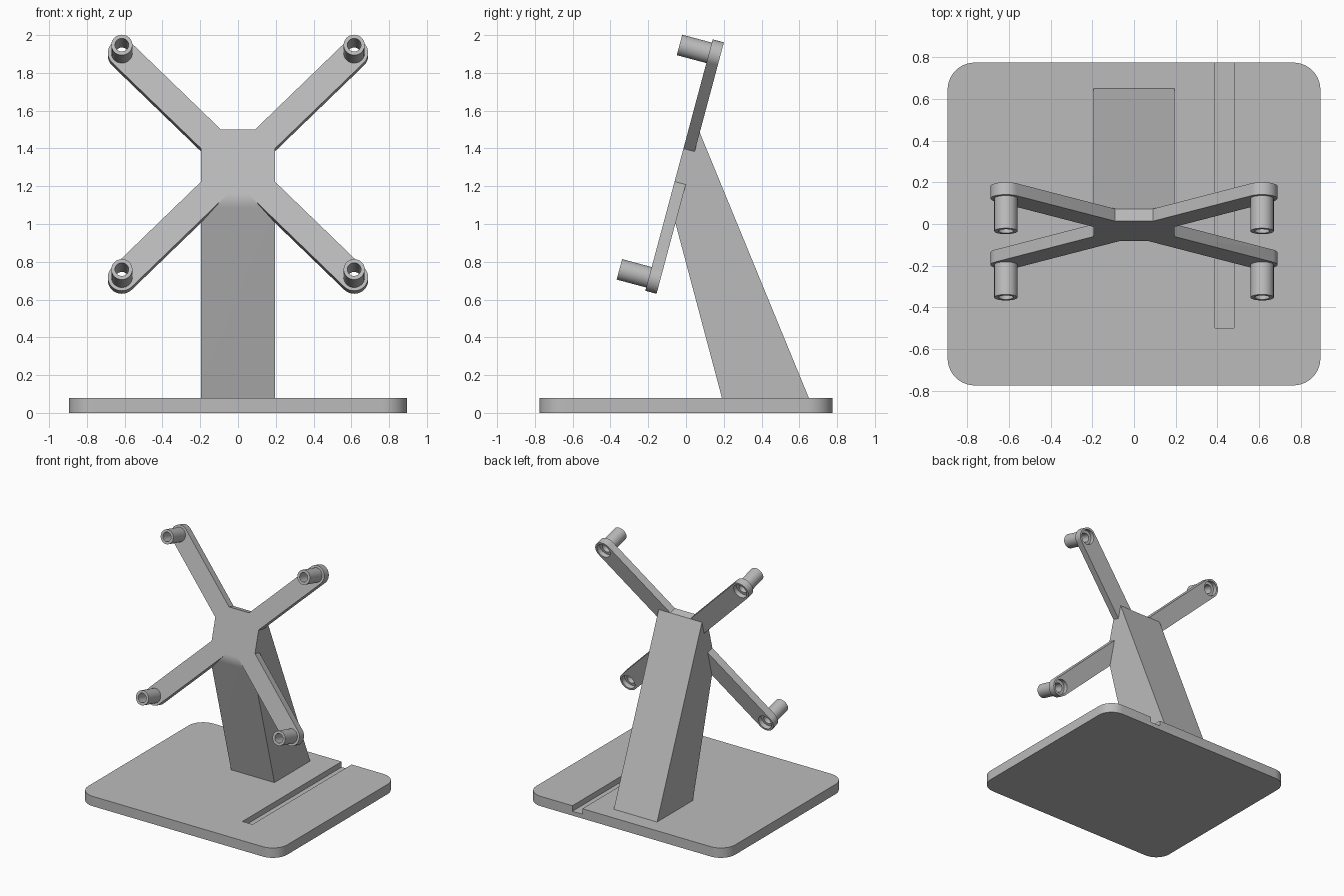
import bpy, bmesh
from math import pi, sin, cos, sqrt, radians
from mathutils import Matrix, Vector

if "Cube" in bpy.data.objects:
    bpy.data.objects.remove(bpy.data.objects["Cube"], do_unlink=True)

grey = bpy.data.materials.new("plain grey")
grey.use_nodes = True
COLOUR = (0.5, 0.5, 0.5, 1)
grey.diffuse_color = COLOUR
grey.node_tree.nodes["Principled BSDF"].inputs["Base Color"].default_value = COLOUR


def arc(cx, cy, r, start, end, steps):
    return [(cx + r * cos(start + (end - start) * i / steps),
             cy + r * sin(start + (end - start) * i / steps)) for i in range(steps + 1)]


def prism(name, outline, low, high, matrix=Matrix()):
    """Extrude a 2D outline from low to high along its own z axis."""
    bm = bmesh.new()
    face = bm.faces.new([bm.verts.new((x, y, low)) for x, y in outline])
    new = bmesh.ops.extrude_face_region(bm, geom=[face])["geom"]
    bmesh.ops.translate(bm, vec=(0, 0, high - low),
                        verts=[v for v in new if isinstance(v, bmesh.types.BMVert)])
    bmesh.ops.recalc_face_normals(bm, faces=bm.faces)
    bm.transform(matrix)
    mesh = bpy.data.meshes.new(name)
    bm.to_mesh(mesh)
    bm.free()
    mesh.materials.append(grey)
    obj = bpy.data.objects.new(name, mesh)
    bpy.context.collection.objects.link(obj)
    return obj


def apply_boolean(target, tool, operation):
    mod = target.modifiers.new("cut", 'BOOLEAN')
    mod.operation, mod.solver, mod.object = operation, 'EXACT', tool
    bpy.context.view_layer.objects.active = target
    bpy.ops.object.modifier_apply(modifier=mod.name)
    bpy.data.objects.remove(tool, do_unlink=True)


def smooth(obj, angle):
    bpy.ops.object.select_all(action='DESELECT')
    obj.select_set(True)
    bpy.context.view_layer.objects.active = obj
    bpy.ops.object.shade_smooth_by_angle(angle=radians(angle))


# Base plate with rounded corners and a slot open at the back
BX, BY, BR, BASE = 0.895, 0.775, 0.13, 0.08
corners = [(1, 1), (-1, 1), (-1, -1), (1, -1)]
outline = []
for i, (sx, sy) in enumerate(corners):
    outline += arc(sx * (BX - BR), sy * (BY - BR), BR, i * pi / 2, (i + 1) * pi / 2, 10)
base = prism("base_plate", outline, 0, BASE)
slot = prism("slot_cutter", [(0.39, -0.5), (0.48, -0.5), (0.48, 0.9), (0.39, 0.9)], 0.035, 0.2)
apply_boolean(base, slot, 'DIFFERENCE')
smooth(base, 30)

# Frame of the tilted mount: x across, y up the plate, z out of its front
TILT = Matrix.Translation((0, -0.037, 1.312)) @ Matrix.Rotation(radians(75), 4, 'X')
HUB, THICK, ARM_R, HOLE = 0.195, 0.0615, 0.074, 0.615

# Support column: side profile swept across x, with a softened front bend
def on_mount(u, n):
    p = TILT @ Vector((0, u, n))
    return Vector((p.y, p.z))

bend, foot = on_mount(-HUB, 0), Vector((0.19, BASE))
start = bend + (foot - bend).normalized() * 0.04
end = on_mount(-HUB + 0.04, 0)
curve = []
for i in range(7):
    t = i / 6
    curve.append((1 - t) ** 2 * start + 2 * t * (1 - t) * bend + t * t * end)
profile = [foot, *curve, on_mount(HUB, 0), on_mount(HUB, -THICK), Vector((0.65, BASE))]
sideways = Matrix(((0, 0, 1, 0), (1, 0, 0, 0), (0, 1, 0, 0), (0, 0, 0, 1)))
stand = prism("column_and_mount", profile, -HUB, HUB, sideways)

# Crossed arms with round ends
reach = HOLE * sqrt(2)
capsule = arc(reach, 0, ARM_R, -pi / 2, pi / 2, 16) + arc(-reach, 0, ARM_R, pi / 2, 3 * pi / 2, 16)
for turn in (45, -45):
    arm = prism("arm", capsule, -THICK, 0, TILT @ Matrix.Rotation(radians(turn), 4, 'Z'))
    apply_boolean(stand, arm, 'UNION')

# Standoff tubes with a through hole and a counterbore at the back
def disc(x, y, r):
    return arc(x, y, r, 0, 2 * pi * 31 / 32, 31)

for sx, sy in corners:
    x, y = sx * HOLE, sy * HOLE
    apply_boolean(stand, prism("standoff", disc(x, y, 0.056), -0.01, 0.162, TILT), 'UNION')
    apply_boolean(stand, prism("bore", disc(x, y, 0.036), -0.2, 0.3, TILT), 'DIFFERENCE')
    apply_boolean(stand, prism("counterbore", disc(x, y, 0.058), -0.2, -0.025, TILT), 'DIFFERENCE')
smooth(stand, 25)
